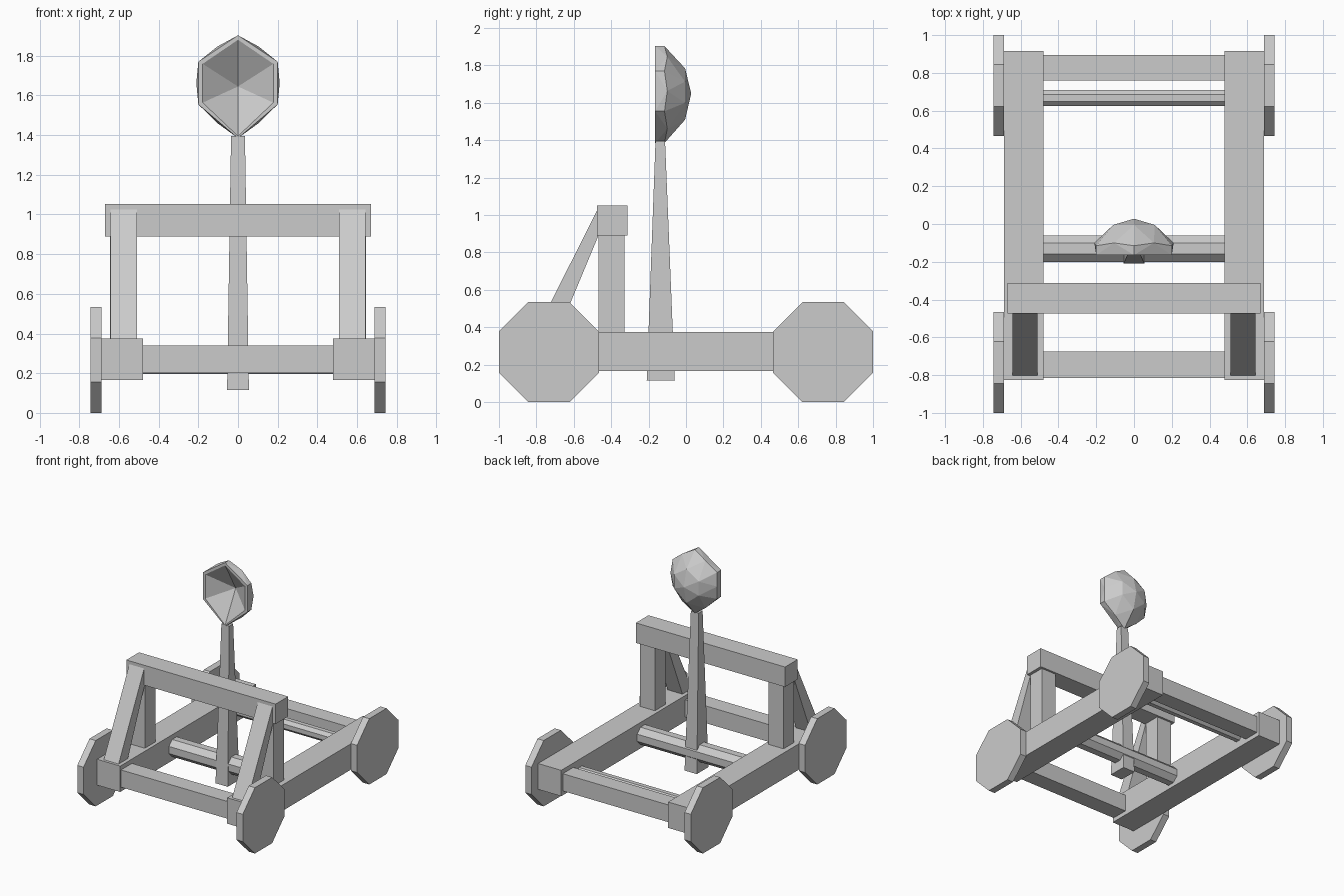
import bpy, bmesh, math
from mathutils import Vector

cube = bpy.data.objects.get("Cube")
if cube:
    bpy.data.objects.remove(cube, do_unlink=True)

GREY = (0.6, 0.6, 0.6, 1.0)
mat = bpy.data.materials.new("plain grey")
mat.use_nodes = True
mat.diffuse_color = GREY
mat.node_tree.nodes["Principled BSDF"].inputs["Base Color"].default_value = GREY


def make(name, verts, faces):
    mesh = bpy.data.meshes.new(name)
    mesh.from_pydata(verts, [], faces)
    bm = bmesh.new()
    bm.from_mesh(mesh)
    bmesh.ops.recalc_face_normals(bm, faces=bm.faces)
    bm.to_mesh(mesh)
    bm.free()
    mesh.materials.append(mat)
    obj = bpy.data.objects.new(name, mesh)
    bpy.context.collection.objects.link(obj)
    return obj


def loft(name, a, b):
    """Solid between two matching outlines."""
    n = len(a)
    sides = [(i, (i + 1) % n, n + (i + 1) % n, n + i) for i in range(n)]
    return make(name, a + b, sides + [tuple(range(n)), tuple(range(n, 2 * n))])


def extrude_x(name, profile, x0, x1):
    """Extrude a (y, z) profile along x."""
    return loft(name, [(x0, y, z) for y, z in profile], [(x1, y, z) for y, z in profile])


def box(name, x0, x1, y0, y1, z0, z1):
    return extrude_x(name, [(y0, z0), (y1, z0), (y1, z1), (y0, z1)], x0, x1)


def octagon(y, z, apothem):
    r = apothem / math.cos(math.pi / 8)
    angles = [math.pi / 8 + i * math.pi / 4 for i in range(8)]
    return [(y + r * math.cos(a), z + r * math.sin(a)) for a in angles]


AXLE_Z = 0.267

# Parts on both sides: rails, posts, braces and wheels
brace = [(-0.47, 1.035), (-0.47, 0.885), (-0.685, 0.37), (-0.805, 0.37)]
for side, s in (("left", 1), ("right", -1)):
    box(f"{side}_rail", s * 0.48, s * 0.687, -0.825, 0.915, 0.165, 0.375)
    box(f"{side}_post", s * 0.51, s * 0.645, -0.467, -0.33, 0.37, 0.895)
    extrude_x(f"{side}_brace", brace, s * 0.51, s * 0.643)
    for end, y in (("front", -0.733), ("rear", 0.733)):
        extrude_x(f"{end}_{side}_wheel", octagon(y, AXLE_Z, 0.267), s * 0.687, s * 0.743)

# Cross members
box("front_crossbar", -0.485, 0.485, -0.815, -0.675, 0.2, 0.34)
box("rear_crossbar", -0.485, 0.485, 0.76, 0.895, 0.2, 0.34)
box("top_beam", -0.67, 0.67, -0.475, -0.313, 0.89, 1.052)
extrude_x("arm_axle", octagon(-0.13, AXLE_Z, 0.07), -0.485, 0.485)
extrude_x("rear_winch_rod", octagon(0.667, AXLE_Z, 0.043), -0.485, 0.485)


# Tapered throwing arm
def rect(w, y0, y1, z):
    return [(-w, y0, z), (w, y0, z), (w, y1, z), (-w, y1, z)]


loft("throwing_arm", rect(0.055, -0.21, -0.06, 0.115), rect(0.035, -0.163, -0.112, 1.396))

# Faceted cup: rim, bulging back and hollow front
FRONT, BACK, CZ = -0.165, -0.115, 1.65
outline = [(0, 1.903), (0.2, 1.77), (0.2, 1.555), (0, 1.385), (-0.2, 1.555), (-0.2, 1.77)]
inner = [(x * 0.89, CZ + (z - CZ) * 0.91) for x, z in outline]
inner[3] = (0, 1.395)
mids = []
for i in range(6):
    (xa, za), (xb, zb) = outline[i], outline[(i + 1) % 6]
    mids.append(((xa + xb) * 0.525, -0.1, CZ + ((za + zb) / 2 - CZ) * 1.05))
verts = [(x, FRONT, z) for x, z in inner]                                # 0-5 inner rim
verts += [(x, FRONT, z) for x, z in outline]                             # 6-11 outer rim
verts += [(x, BACK, z) for x, z in outline]                              # 12-17 back corners
verts += mids                                                            # 18-23 back edge middles
verts += [(x * 0.55, -0.005, CZ + (z - CZ) * 0.53) for x, z in outline]  # 24-29 dome ring
verts += [(0, 0.028, CZ), (0, -0.03, CZ - 0.005)]                        # 30 dome tip, 31 hollow tip
faces = []
for i in range(6):
    j = (i + 1) % 6
    faces += [
        (31, i, j), (i, j, 6 + j, 6 + i),
        (6 + i, 12 + i, 18 + i), (6 + i, 18 + i, 6 + j), (6 + j, 18 + i, 12 + j),
        (12 + i, 24 + i, 18 + i), (24 + i, 24 + j, 18 + i), (12 + j, 18 + i, 24 + j),
        (24 + i, 30, 24 + j),
    ]
make("cup", verts, faces)
